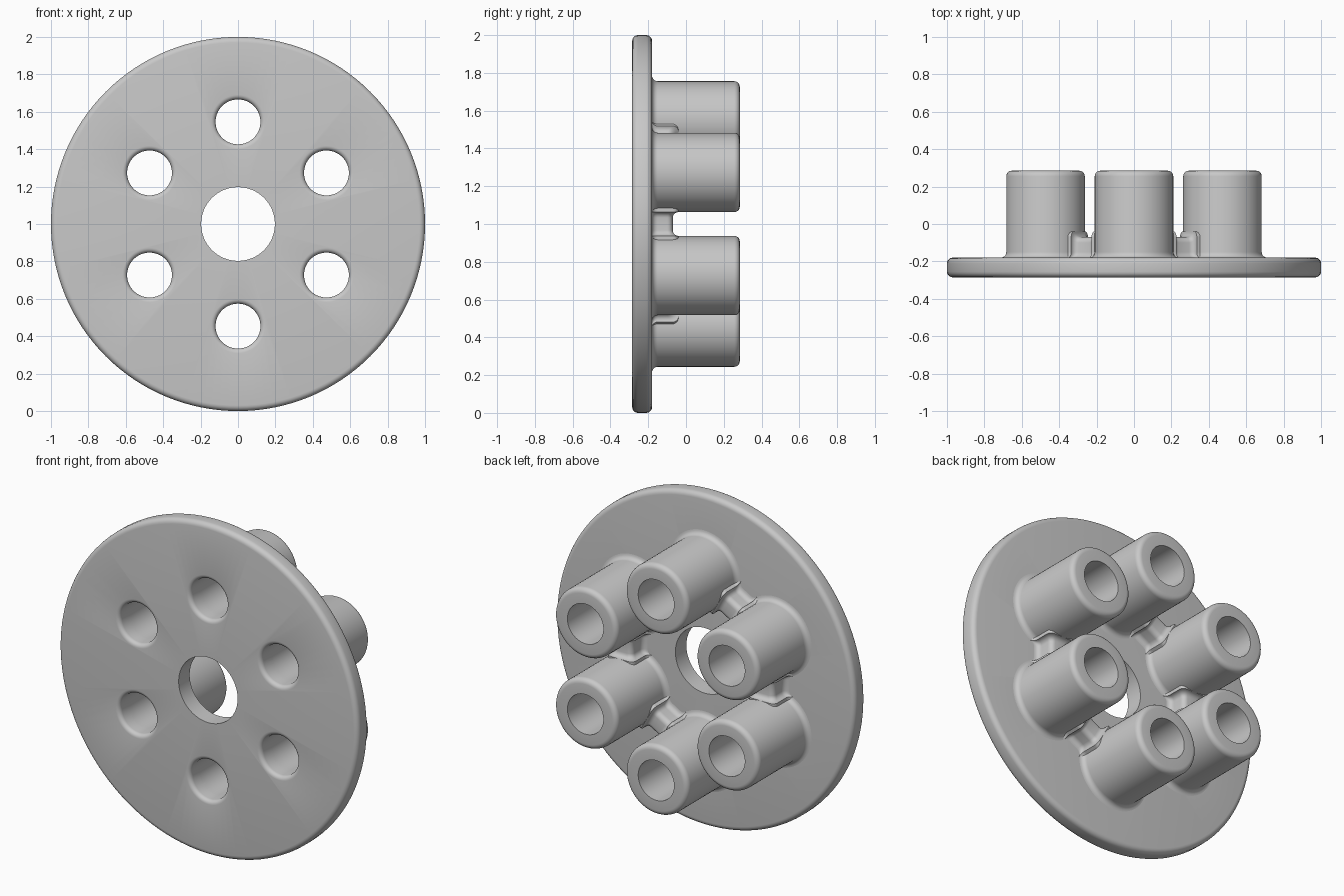
import bpy
import bmesh
from math import cos, sin, pi, radians
from mathutils import Matrix, Vector

cube = bpy.data.objects.get("Cube")
if cube:
    bpy.data.objects.remove(cube, do_unlink=True)

grey = bpy.data.materials.new("light grey")
grey.use_nodes = True
grey.diffuse_color = (0.58, 0.58, 0.58, 1)
grey.node_tree.nodes["Principled BSDF"].inputs["Base Color"].default_value = grey.diffuse_color

# Main dimensions, measured along the y axis and out from the hub
CENTRE = Vector((0, 0, 1))
FRONT, PLATE_BACK, RIB_BACK, TUBE_BACK = -0.285, -0.18, -0.07, 0.285
RING, TUBE_R, BORE_R = 0.546, 0.21, 0.12
ROUND = 0.03


def arc(r, y, start, end, radius=ROUND, steps=5):
    """Points of a rounded corner in (radius, y) space."""
    angles = [radians(start + (end - start) * i / steps) for i in range(steps + 1)]
    return [(r + radius * cos(a), y + radius * sin(a)) for a in angles]


def bridge(bm, loops, closed):
    """Skin a list of closed vertex loops."""
    pairs = list(zip(loops, loops[1:] + loops[:1]))
    for a, b in pairs if closed else pairs[:-1]:
        n = len(a)
        for i in range(n):
            j = (i + 1) % n
            bm.faces.new((a[i], a[j], b[j], b[i]))
    if not closed:
        bm.faces.new(loops[0])
        bm.faces.new(loops[-1])


def finish(bm, name):
    bmesh.ops.recalc_face_normals(bm, faces=bm.faces)
    mesh = bpy.data.meshes.new(name)
    bm.to_mesh(mesh)
    bm.free()
    obj = bpy.data.objects.new(name, mesh)
    bpy.context.collection.objects.link(obj)
    mesh.materials.append(grey)
    return obj


def lathe(name, profile, centre, sides, closed=True):
    """Spin a (radius, y) profile about a line parallel to y."""
    bm = bmesh.new()
    loops = []
    for r, y in profile:
        turns = [2 * pi * i / sides for i in range(sides)]
        loops.append([bm.verts.new(centre + Vector((r * cos(a), y, r * sin(a)))) for a in turns])
    bridge(bm, loops, closed)
    return finish(bm, name)


def select_only(obj):
    bpy.ops.object.select_all(action='DESELECT')
    obj.select_set(True)
    bpy.context.view_layer.objects.active = obj


def smooth(obj):
    select_only(obj)
    bpy.ops.object.shade_smooth_by_angle(angle=radians(35))


def ring_point(k):
    a = radians(30 + 60 * k)
    return CENTRE + Vector((RING * cos(a), 0, RING * sin(a)))


# Round plate with a softened rim and a plain centre hole
rim = 1 - ROUND
plate = lathe("plate", [(0.197, PLATE_BACK), (0.197, FRONT)]
              + arc(rim, FRONT + ROUND, -90, 0)
              + arc(rim, PLATE_BACK - ROUND, 0, 90), CENTRE, 128)

# Six holes with rounded front lips
lip = 0.025
hole = ([(BORE_R + lip, FRONT - 0.05)]
        + arc(BORE_R + lip, FRONT + lip, 270, 180, lip)
        + [(BORE_R, 0)])
for k in range(6):
    cutter = lathe("hole_cutter", hole, ring_point(k), 64, closed=False)
    cutter.hide_render = True
    select_only(plate)
    cut = plate.modifiers.new("hole", 'BOOLEAN')
    cut.operation, cut.solver, cut.object = 'DIFFERENCE', 'EXACT', cutter
    bpy.ops.object.modifier_apply(modifier=cut.name)
    bpy.data.objects.remove(cutter, do_unlink=True)
smooth(plate)

# Tubes with a fillet at the root and a rounded outer end
tube = ([(BORE_R, PLATE_BACK - 0.02), (TUBE_R + ROUND, PLATE_BACK - 0.02)]
        + arc(TUBE_R + ROUND, PLATE_BACK + ROUND, 270, 180)
        + arc(TUBE_R - ROUND, TUBE_BACK - ROUND, 0, 90)
        + [(BORE_R, TUBE_BACK)])
for k in range(6):
    smooth(lathe(f"tube_{k + 1}", tube, ring_point(k), 64))


def rib(name, a, b):
    """Rounded web joining two tubes, flaring where it meets each one."""
    along = (b - a).normalized()
    across = along.cross(Vector((0, 1, 0)))
    half = (b - a).length / 2 - TUBE_R
    ends = [(half + 0.03, ROUND)]
    for i in range(6):
        t = radians(90 * i / 5)
        ends.append((half - ROUND * (1 - cos(t)), ROUND * (1 - sin(t))))
    stations = [(-s, f) for s, f in ends] + [(s, f) for s, f in reversed(ends)]
    bm = bmesh.new()
    loops = []
    for s, flare in stations:
        w, top = 0.06 + flare, RIB_BACK + flare
        side = ([(w + ROUND, PLATE_BACK - 0.02)]
                + arc(w + ROUND, PLATE_BACK + ROUND, 270, 180)
                + arc(w - ROUND, top - ROUND, 0, 90))
        section = side + [(-x, y) for x, y in reversed(side)]
        mid = (a + b) / 2 + along * s
        loops.append([bm.verts.new(mid + across * x + Vector((0, y, 0))) for x, y in section])
    bridge(bm, loops, closed=False)
    return finish(bm, name)


# Ribs linking neighbouring tubes
for k in range(6):
    smooth(rib(f"rib_{k + 1}", ring_point(k), ring_point(k + 1)))
